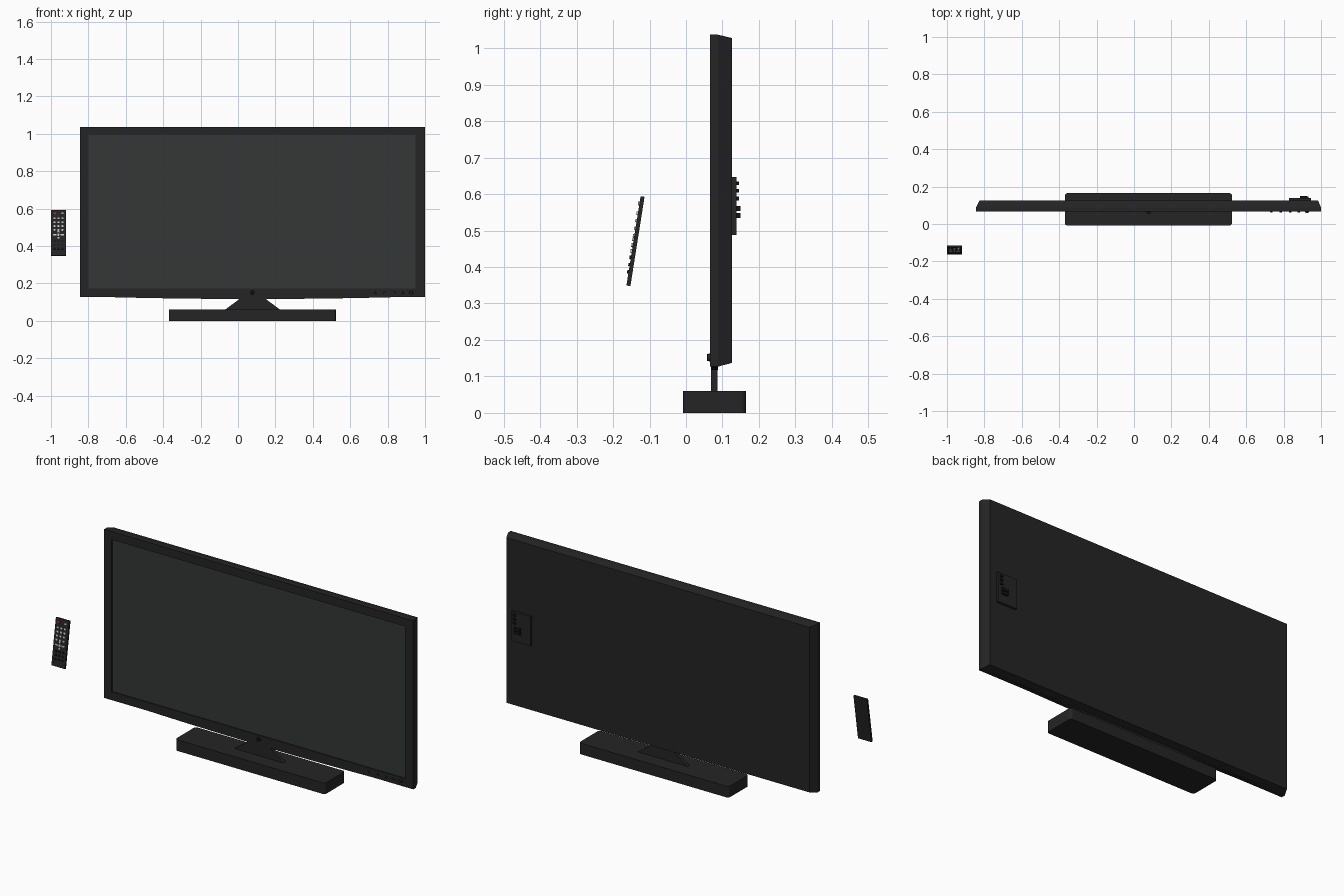
import bpy, bmesh, math
from mathutils import Matrix, Vector

if "Cube" in bpy.data.objects:
    bpy.data.objects.remove(bpy.data.objects["Cube"])


def material(name, r, g, b):
    m = bpy.data.materials.new(name)
    m.diffuse_color = (r, g, b, 1)
    m.use_nodes = True
    m.node_tree.nodes["Principled BSDF"].inputs["Base Color"].default_value = m.diffuse_color
    return m


BLACK = material("black_plastic", 0.018, 0.018, 0.018)
GLASS = material("dark_glass", 0.034, 0.038, 0.036)
DARK = material("darker_plastic", 0.008, 0.008, 0.008)
WHITE = material("white_key", 0.6, 0.6, 0.6)
RED = material("red_key", 0.5, 0.02, 0.03)


def finish(name, bm, mat):
    bmesh.ops.recalc_face_normals(bm, faces=bm.faces)
    me = bpy.data.meshes.new(name)
    bm.to_mesh(me)
    bm.free()
    ob = bpy.data.objects.new(name, me)
    me.materials.append(mat)
    bpy.context.collection.objects.link(ob)
    return ob


def add_box(bm, x0, x1, y0, y1, z0, z1):
    c = Vector(((x0 + x1) / 2, (y0 + y1) / 2, (z0 + z1) / 2))
    mat = Matrix.Translation(c) @ Matrix.Diagonal((x1 - x0, y1 - y0, z1 - z0, 1))
    return bmesh.ops.create_cube(bm, size=1, matrix=mat)["verts"]


def box(name, dims, mat=BLACK, round_axis=None, radius=0.01):
    bm = bmesh.new()
    add_box(bm, *dims)
    if round_axis is not None:
        edges = [e for e in bm.edges
                 if abs((e.verts[0].co - e.verts[1].co).normalized()[round_axis]) > 0.9]
        bmesh.ops.bevel(bm, geom=edges, offset=radius, segments=4, profile=0.5, affect='EDGES')
    return finish(name, bm, mat)


def prism(name, outline, y0, y1, mat=BLACK):
    """Extrude an x-z outline along y."""
    bm = bmesh.new()
    f = bm.faces.new([bm.verts.new((x, y0, z)) for x, z in outline])
    ext = bmesh.ops.extrude_face_region(bm, geom=[f])["geom"]
    bmesh.ops.translate(bm, vec=(0, y1 - y0, 0),
                        verts=[v for v in ext if isinstance(v, bmesh.types.BMVert)])
    return finish(name, bm, mat)


def disc(name, x, y, z, r, depth, mat):
    bm = bmesh.new()
    bmesh.ops.create_cone(bm, cap_ends=True, segments=20, radius1=r, radius2=r * 0.85, depth=depth,
                          matrix=Matrix.Translation((x, y, z)) @ Matrix.Rotation(math.pi / 2, 4, 'X'))
    return finish(name, bm, mat)


# Television housing: rectangular rings lofted from the recessed bezel to the tapered back
rings = [(0.076, -0.80, 0.95, 0.172, 0.993),
         (0.066, -0.80, 0.95, 0.172, 0.993),
         (0.066, -0.845, 1.0, 0.127, 1.037),
         (0.088, -0.845, 1.0, 0.127, 1.037),
         (0.126, -0.826, 0.984, 0.137, 1.028)]
bm = bmesh.new()
loops = [[bm.verts.new((x, y, z)) for x, z in ((a, c), (b, c), (b, d), (a, d))]
         for y, a, b, c, d in rings]
for p, q in zip(loops, loops[1:]):
    for i in range(4):
        j = (i + 1) % 4
        bm.faces.new((p[i], p[j], q[j], q[i]))
bm.faces.new(loops[0])
bm.faces.new(loops[-1])
finish("housing", bm, BLACK)

# Screen panel in the recess
box("screen", (-0.80, 0.95, 0.072, 0.078, 0.172, 0.993), GLASS)

# Shallow arched strip under the bezel
CX = 0.078
arc = [(CX + 0.8 * t / 8, 0.117 + 0.011 * (t / 8) ** 2) for t in range(-8, 9)]
prism("lower_strip", arc + [(CX + 0.8, 0.132), (CX - 0.8, 0.132)], 0.07, 0.088)

# Stand: rounded base and flared neck
box("stand_base", (-0.37, 0.524, -0.008, 0.165, 0, 0.06), BLACK, 2, 0.014)
prism("stand_neck", [(CX - 0.15, 0.058), (CX + 0.15, 0.058), (CX + 0.075, 0.113),
                     (CX + 0.065, 0.135), (CX - 0.065, 0.135), (CX - 0.075, 0.113)], 0.069, 0.087)

# Remote sensor and control buttons on the lower bezel
disc("sensor", CX, 0.062, 0.152, 0.011, 0.01, DARK)
for x in (0.735, 0.785, 0.835, 0.88):
    disc("control_button", x, 0.064, 0.15, 0.007, 0.006, BLACK)
disc("power_button", 0.925, 0.063, 0.152, 0.01, 0.008, BLACK)

# Connector panel on the back
box("connector_panel", (0.83, 0.945, 0.124, 0.139, 0.488, 0.647))
for z in (0.63, 0.609, 0.588):
    box("small_socket", (0.917, 0.934, 0.137, 0.146, z - 0.005, z + 0.005), DARK)
for z in (0.56, 0.541):
    box("wide_socket", (0.888, 0.925, 0.137, 0.15, z - 0.007, z + 0.007), DARK)

# Remote control, built upright around its own centre and then leaned back
parts = [box("remote_body", (-0.04, 0.04, -0.005, 0.006, -0.124, 0.124), BLACK, 0, 0.002)]


def key(name, x, z, w, h, mat):
    parts.append(box(name, (x - w / 2, x + w / 2, -0.009, -0.004, z - h / 2, z + h / 2),
                     mat, 1, min(w, h) * 0.3))


key("remote_power_key", -0.02, 0.104, 0.012, 0.011, RED)
key("remote_source_key", 0.022, 0.104, 0.012, 0.009, WHITE)
for row in range(4):
    for x in (-0.021, 0, 0.021):
        key("remote_number_key", x, 0.077 - row * 0.021, 0.012, 0.009, WHITE)
key("remote_pad_centre", 0, -0.012, 0.012, 0.012, WHITE)
for x, z, w, h in ((-0.02, -0.012, 0.018, 0.007), (0.02, -0.012, 0.018, 0.007),
                   (0, 0.004, 0.009, 0.01), (0, -0.028, 0.009, 0.01)):
    key("remote_pad_arrow", x, z, w, h, WHITE)
for row in range(3):
    for x in (-0.021, 0, 0.021):
        key("remote_function_key", x, -0.046 - row * 0.02, 0.012, 0.009, DARK)

lean = Matrix.Translation((-0.96, -0.139, 0.471)) @ Matrix.Rotation(math.radians(-9), 4, 'X')
for ob in parts:
    ob.data.transform(lean)
